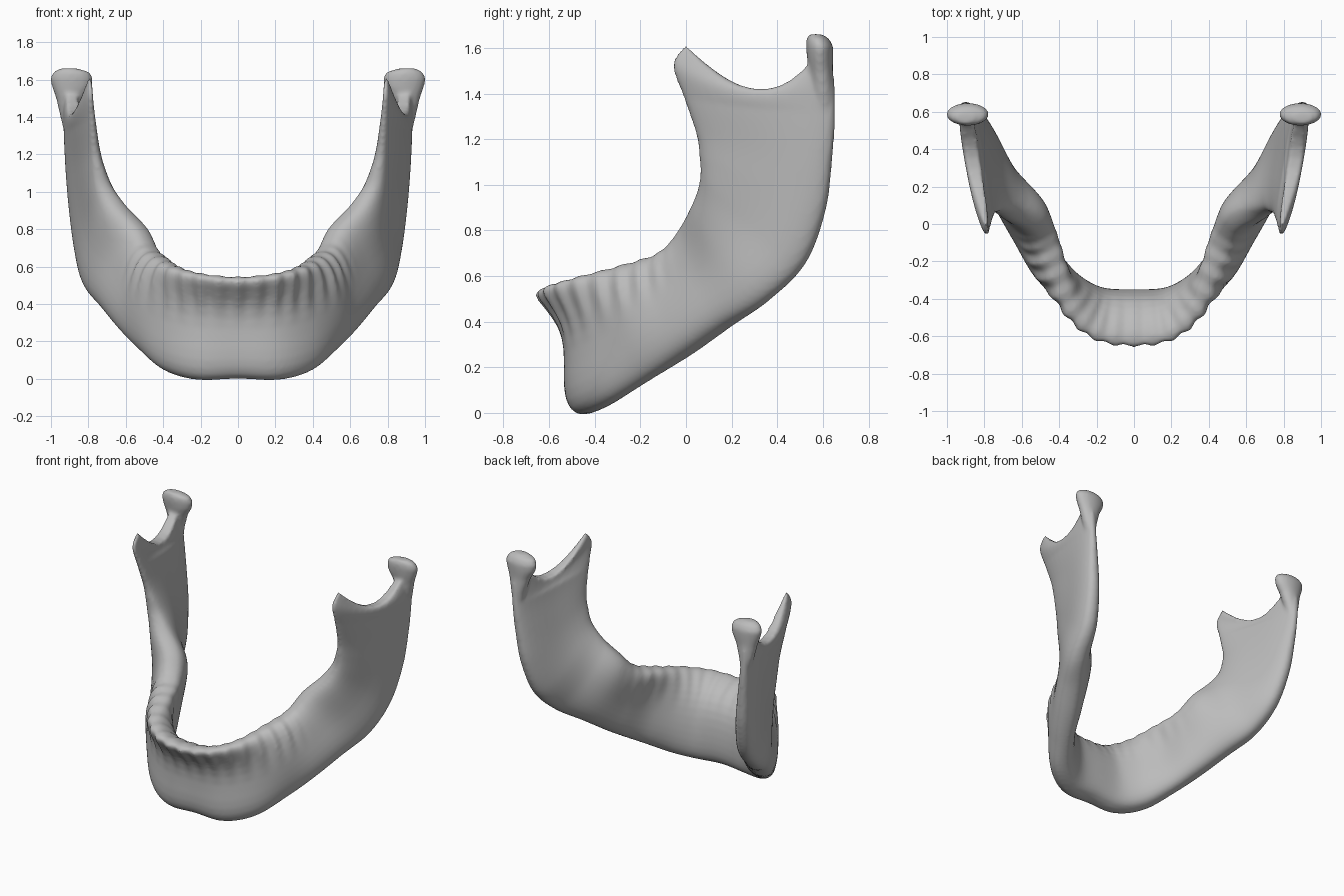
import bpy, bmesh, math
from mathutils import Vector

cube = bpy.data.objects.get("Cube")
if cube:
    bpy.data.objects.remove(cube)

# Bone colour
bone = bpy.data.materials.new("bone grey")
bone.use_nodes = True
grey = (0.5, 0.5, 0.5, 1)
bone.diffuse_color = grey
bone.node_tree.nodes["Principled BSDF"].inputs["Base Color"].default_value = grey

# Lower and rear border, from chin round the jaw angle to the joint
lower_border = [
    (0, -.42, .01), (.2, -.41, 0), (.36, -.325, .04), (.49, -.17, .14),
    (.6, 0, .25), (.7, .17, .37), (.785, .35, .485), (.825, .52, .65),
    (.86, .61, .88), (.885, .64, 1.1), (.905, .655, 1.32), (.91, .645, 1.5),
    (.9, .6, 1.61)]

# Tooth ridge and front border, from the midline up to the front spur
upper_border = [
    (0, -.635, .54), (.2, -.6, .56), (.335, -.465, .6), (.4, -.27, .65),
    (.46, -.1, .705), (.52, 0, .82), (.635, .045, .93), (.71, .065, 1.03),
    (.74, .06, 1.12), (.76, .045, 1.22), (.775, -.01, 1.38),
    (.785, -.06, 1.53), (.79, -.005, 1.615)]

# Inward bow, lower half thickness, upper half thickness
section_shape = [
    (.09, .12, .06), (.08, .12, .06), (.045, .11, .07), (-.02, .1, .08),
    (-.01, .11, .09), (.01, .11, .11), (.015, .1, .105), (.015, .09, .085),
    (.005, .08, .065), (0, .07, .05), (-.01, .055, .04), (-.01, .05, .03),
    (0, .04, .024)]

# Joint head and neck rings: height, centre x, centre y, half width, half depth
joint_rings = [
    (1.26, .895, .61, .02, .03), (1.4, .9, .602, .05, .045),
    (1.5, .895, .592, .078, .052), (1.56, .888, .588, .106, .058),
    (1.605, .89, .586, .115, .06), (1.64, .89, .578, .098, .05),
    (1.66, .905, .568, .045, .028)]

STEPS = 8       # sections between stations
SIDE = 16       # points on each side of a section
LAST = len(lower_border) - 1


def spline(points, u):
    """Smooth interpolation through a list of points."""
    k = min(int(u), LAST - 1)
    f = u - k
    a, b, c, d = (Vector(points[min(abs(k + j), LAST)]) for j in (-1, 0, 1, 2))
    if k == 0 and b.x == 0:     # continue symmetrically across the midline
        a.x = -a.x
    return b + (c - a) * f / 2 + (a * 2 - b * 5 + c * 4 - d) * f * f / 2 \
        + (b * 3 - a - c * 3 + d) * f ** 3 / 2


def middle(u):
    v = min(abs(u), LAST)
    p = (spline(lower_border, v) + spline(upper_border, v)) / 2
    if u < 0:
        p.x = -p.x
    return p


def section(u):
    """Closed ring of points round the bone at station u."""
    low, high = spline(lower_border, u), spline(upper_border, u)
    bow, thick_low, thick_high = spline(section_shape, u)
    chord = high - low
    inward = chord.cross(middle(u + .3) - middle(u - .3)).normalized()
    # notch between the front spur and the joint
    sag = .185 * max(0, (u - LAST + 2) / 2) ** .8
    # ripples left by the tooth sockets, strongest on the outside
    fade = min(1, max(0, 4.6 - u))
    ripple = .01 * fade * math.cos(4 * math.pi * u)
    ring = []
    for j in range(2 * SIDE):
        angle = math.pi * j / SIDE
        t = (1 - math.cos(angle)) / 2
        side = -1 if j < SIDE else 1
        # the tooth ridge is blunter than the other borders
        blunt = 3 + 3 * fade if t > .5 else 3
        cap = max(0, 1 - abs(2 * t - 1) ** blunt) ** (1 / 2.5)
        ridge = max(0, (t - .55) / .45)
        half = (thick_low + (thick_high - thick_low) * t) * cap
        strength = 1 if side < 0 else .3
        half += ripple * strength * min(1, ridge * 2) * min(1, cap * 2)
        lean = bow * math.sin(math.pi * t ** 1.5)
        p = low + chord * t + inward * (lean + side * half)
        p.z += ripple * .3 * ridge - sag * 4 * t * (1 - t) * (1.3 - t / 2)
        ring.append(p)
    return ring


bm = bmesh.new()


def loft(point_rings):
    """Skin a row of closed rings and return their vertices."""
    rings = [[bm.verts.new(p) for p in ring] for ring in point_rings]
    for near, far in zip(rings, rings[1:]):
        count = len(near)
        for j in range(count):
            k = (j + 1) % count
            bm.faces.new((near[j], near[k], far[k], far[j]))
    return rings


# Left half of the jaw body and its rising branch
rings = loft(section(i / STEPS) for i in range(LAST * STEPS + 1))
for v in rings[0]:
    v.co.x = 0
# strip closing the top of the notch
end = rings[-1]
bm.faces.new((end[0], end[1], end[-1]))
bm.faces.new((end[SIDE], end[SIDE + 1], end[SIDE - 1]))
for j in range(1, SIDE - 1):
    bm.faces.new((end[j], end[j + 1], end[-j - 1], end[-j]))

# Joint head and its neck, fused into the branch
joint = loft([
    Vector((x + rx * math.cos(a), y + ry * math.sin(a), z))
    for a in (math.tau * j / 24 for j in range(24))]
    for z, x, y, rx, ry in joint_rings)
bm.faces.new(joint[0])
bm.faces.new(joint[-1])

bmesh.ops.recalc_face_normals(bm, faces=bm.faces)
mesh = bpy.data.meshes.new("jaw_bone")
bm.to_mesh(mesh)
bm.free()
mesh.materials.append(bone)
jaw = bpy.data.objects.new("jaw_bone", mesh)
bpy.context.collection.objects.link(jaw)

# Mirror the half, fuse the parts and soften the joins
mirror = jaw.modifiers.new("Mirror", 'MIRROR')
mirror.use_clip = True
mirror.merge_threshold = .002
fuse = jaw.modifiers.new("Fuse", 'REMESH')
fuse.mode = 'VOXEL'
fuse.voxel_size = .012
fuse.use_smooth_shade = True
soften = jaw.modifiers.new("Soften", 'SMOOTH')
soften.factor = .5
soften.iterations = 6
